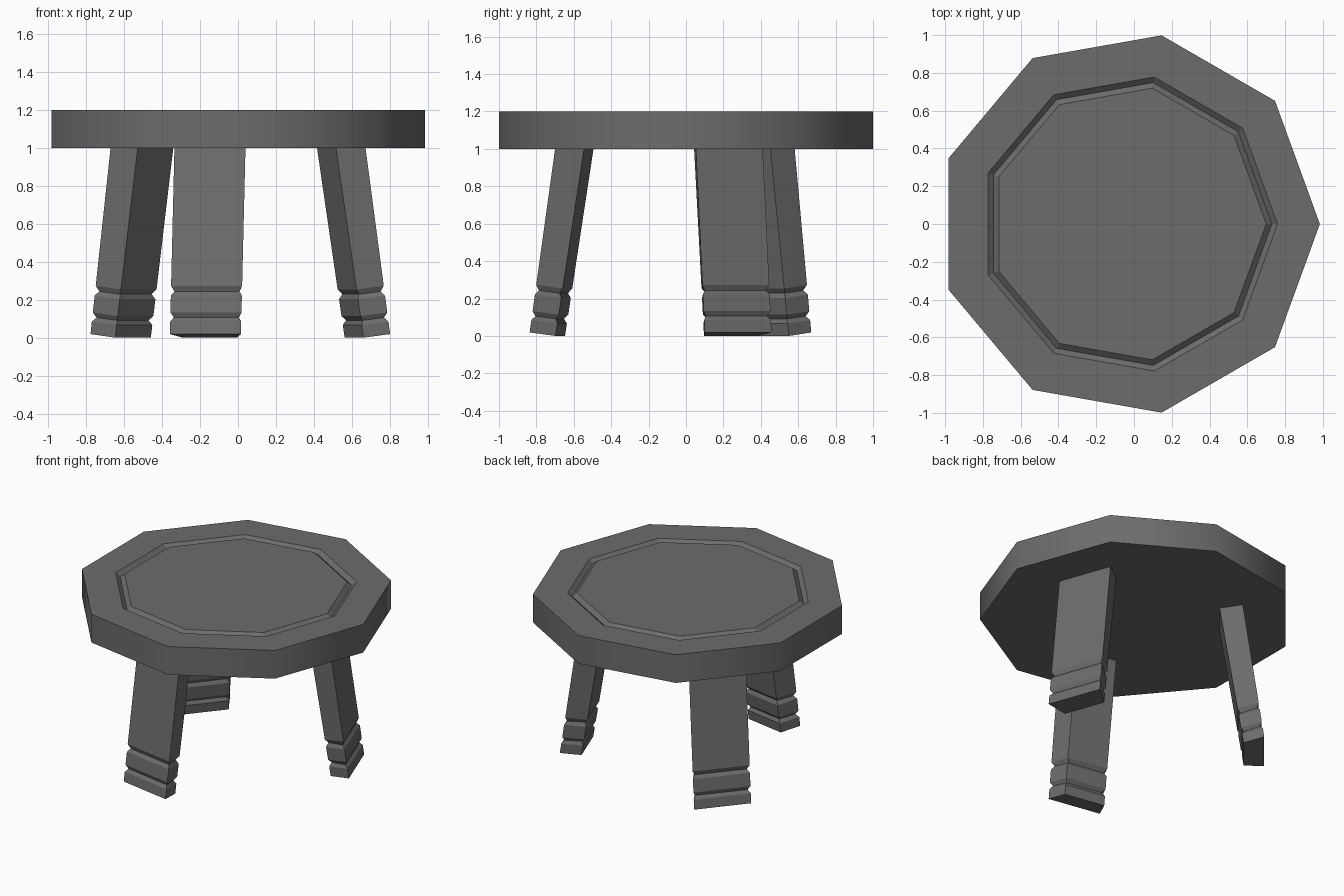
import bpy, bmesh
from math import cos, sin, radians
from mathutils import Matrix

if "Cube" in bpy.data.objects:
    bpy.data.objects.remove(bpy.data.objects["Cube"])

CX = -0.03      # centre of the nonagon, so its bounds are centred on x = 0
SIDES = 9

dark = bpy.data.materials.new("dark_grey")
dark.diffuse_color = (0.15, 0.15, 0.15, 1)
dark.use_nodes = True
dark.node_tree.nodes["Principled BSDF"].inputs["Base Color"].default_value = dark.diffuse_color


def loft(name, rings, matrix=Matrix()):
    """Skin a closed stack of point rings, capped at both ends."""
    bm = bmesh.new()
    loops = [[bm.verts.new(matrix @ Matrix.Translation(p).translation) for p in r] for r in rings]
    for a, b in zip(loops, loops[1:]):
        n = len(a)
        for i in range(n):
            j = (i + 1) % n
            bm.faces.new((a[i], a[j], b[j], b[i]))
    bm.faces.new(loops[0][::-1])
    bm.faces.new(loops[-1])
    bmesh.ops.recalc_face_normals(bm, faces=bm.faces[:])
    mesh = bpy.data.meshes.new(name)
    bm.to_mesh(mesh)
    bm.free()
    mesh.materials.append(dark)
    obj = bpy.data.objects.new(name, mesh)
    bpy.context.collection.objects.link(obj)
    return obj


def nonagon(r, z):
    return [(r * cos(radians(40 * i)), r * sin(radians(40 * i)), z) for i in range(SIDES)]


# Tabletop with a V groove cut into the upper face
top_profile = [(1.014, 1.0), (1.014, 1.2), (0.79, 1.2), (0.76, 1.175), (0.73, 1.2)]
top = loft("tabletop", [nonagon(r, z) for r, z in top_profile],
           Matrix.Translation((CX, 0, 0)))
bpy.context.view_layer.objects.active = top
top.select_set(True)
bpy.ops.object.shade_smooth_by_angle(angle=radians(42))
# keep the groove and flat surface crisp, round only the rim shading
for p in top.data.polygons:
    p.use_smooth = abs(p.normal.z) < 0.1


def section(inset, z):
    """Wedge-shaped leg section: wide outside, narrow inside, deeper upwards."""
    t_out, t_in = 0.066 - inset, 0.068 + 0.014 * z - inset
    wo, wi = 0.19 - inset, 0.146 - inset
    return [(t_out, -wo, z), (t_out, wo, z), (-t_in, wi, z), (-t_in, -wi, z)]


# Splayed legs with two notches above the foot
leg_profile = [(0, 0), (0, 0.067), (0.016, 0.09), (0, 0.115), (0, 0.205),
               (0.016, 0.229), (0, 0.257), (0, 1.03)]
for name, angle in (("front_leg", -100), ("right_leg", 20), ("back_leg", 140)):
    m = (Matrix.Translation((CX, 0, 0)) @ Matrix.Rotation(radians(angle), 4, 'Z')
         @ Matrix.Translation((0.75, 0, 0.0095)) @ Matrix.Rotation(radians(-8), 4, 'Y'))
    loft(name, [section(i, z) for i, z in leg_profile], m)
